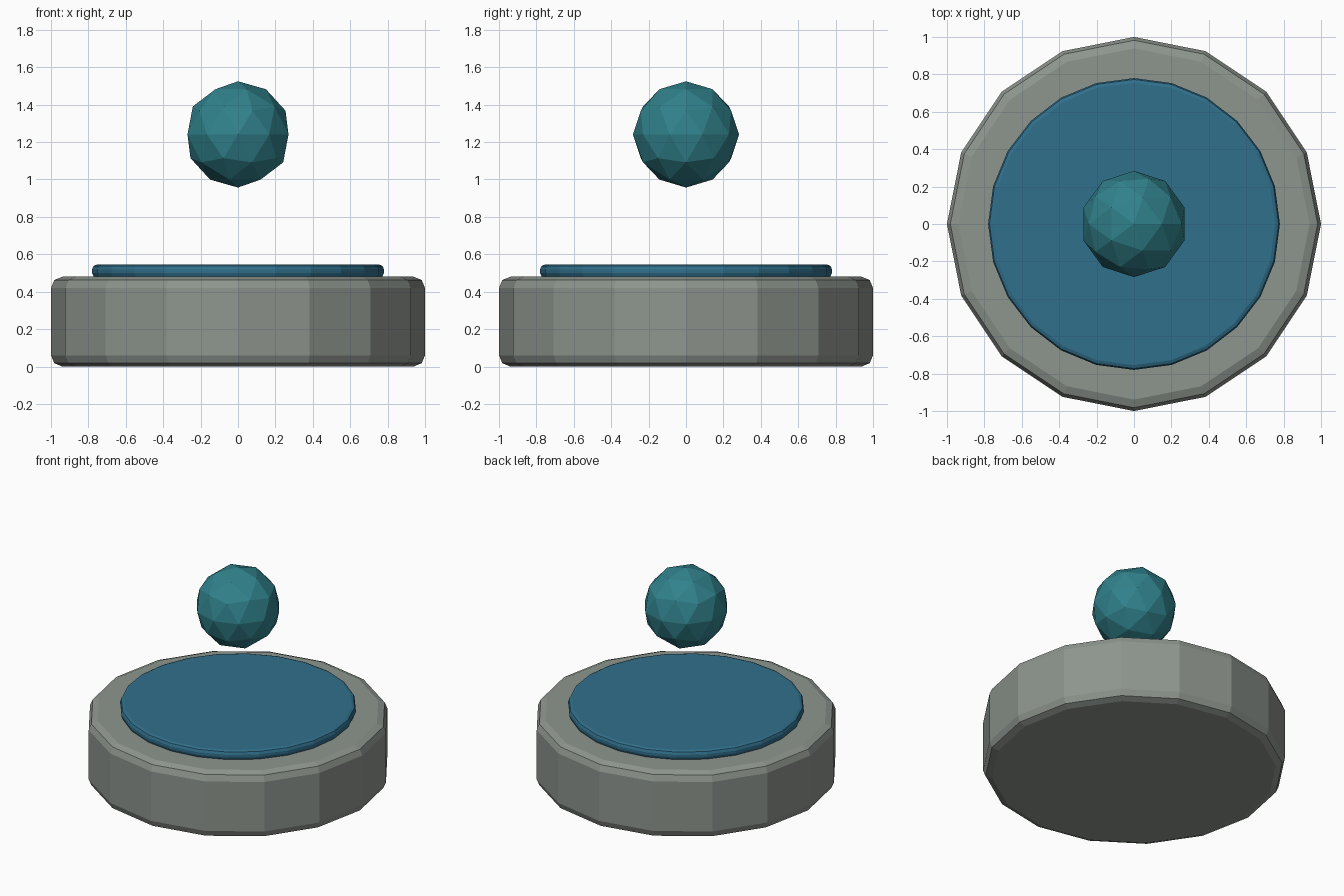
import bpy

if "Cube" in bpy.data.objects:
    bpy.data.objects.remove(bpy.data.objects["Cube"])


def paint(obj, name, color):
    mat = bpy.data.materials.new(name)
    mat.diffuse_color = (*color, 1)
    mat.use_nodes = True
    mat.node_tree.nodes["Principled BSDF"].inputs["Base Color"].default_value = mat.diffuse_color
    obj.data.materials.append(mat)


def bevelled_disc(name, sides, radius, z0, z1, bevel):
    bpy.ops.mesh.primitive_cylinder_add(vertices=sides, radius=radius, depth=z1 - z0,
                                        location=(0, 0, (z0 + z1) / 2))
    obj = bpy.context.object
    obj.name = name
    mod = obj.modifiers.new("rounded_rims", 'BEVEL')
    mod.width = bevel
    mod.segments = 2
    mod.limit_method = 'ANGLE'
    mod.angle_limit = 0.8   # rims only, side facets stay crisp
    return obj


# Heavy 16-sided base
base = bevelled_disc("base", 16, 1.0, 0.0, 0.48, 0.06)
paint(base, "stone_grey", (0.27, 0.30, 0.27))

# Thin 24-sided plate on top
plate = bevelled_disc("plate", 24, 0.78, 0.475, 0.545, 0.025)
paint(plate, "blue", (0.03, 0.16, 0.26))

# Floating faceted orb
bpy.ops.mesh.primitive_ico_sphere_add(subdivisions=2, radius=0.284, location=(0, 0, 1.241))
orb = bpy.context.object
orb.name = "floating_orb"
paint(orb, "teal", (0.03, 0.22, 0.26))
